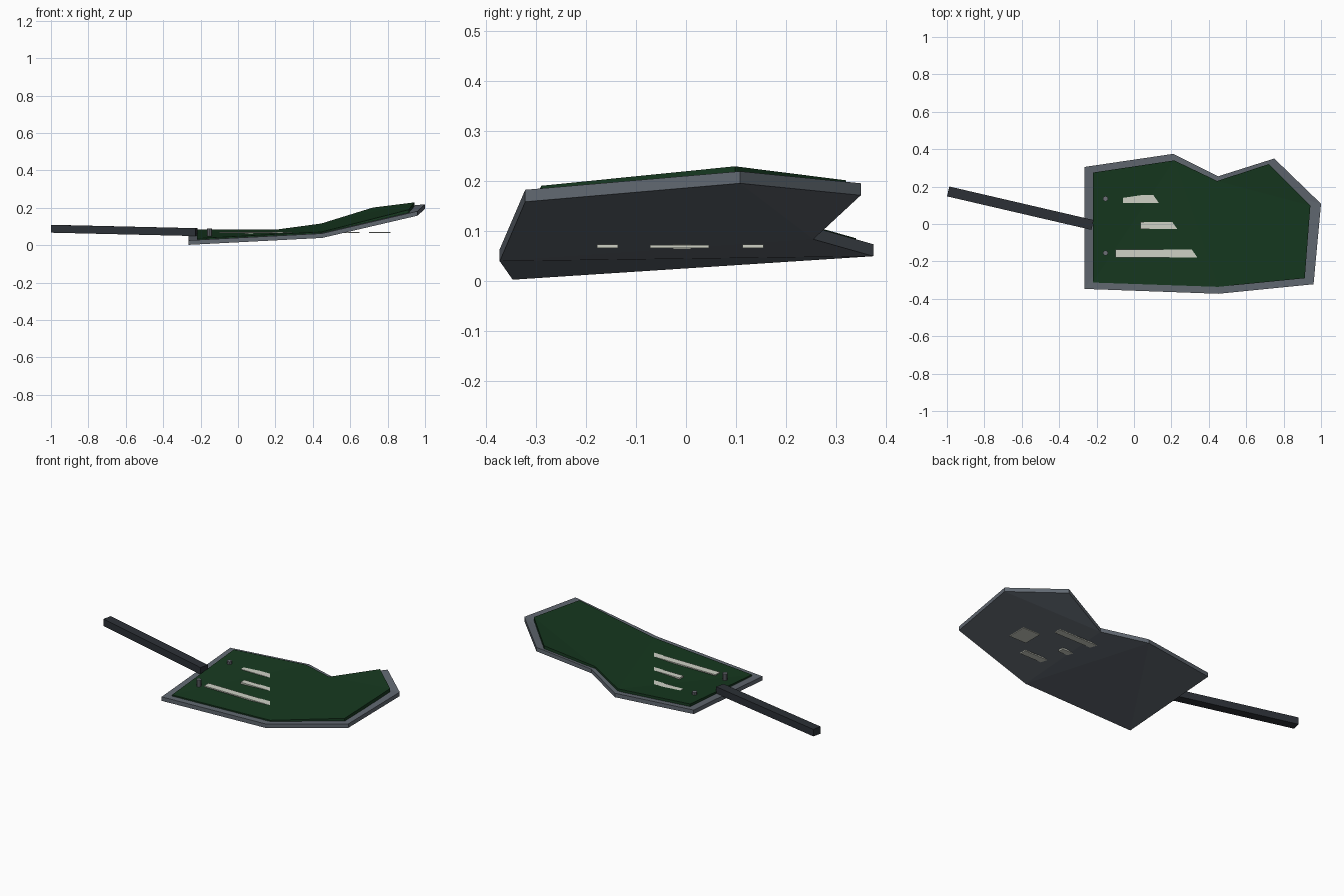
import bpy, bmesh, math
from mathutils import Vector

if "Cube" in bpy.data.objects:
    bpy.data.objects.remove(bpy.data.objects["Cube"])


def material(name, color):
    m = bpy.data.materials.new(name)
    m.diffuse_color = (*color, 1)
    m.use_nodes = True
    m.node_tree.nodes["Principled BSDF"].inputs["Base Color"].default_value = m.diffuse_color
    return m


GREY = material("slate", (0.12, 0.14, 0.165))
GREEN = material("deep_green", (0.008, 0.04, 0.014))
DARK = material("charcoal", (0.025, 0.03, 0.037))
PALE = material("pale", (0.62, 0.64, 0.56))
STEEL = material("steel", (0.15, 0.16, 0.18))

# Fold pattern shared by the hull and the inlay (outline runs A..H)
FOLDS = [(0, 1, 6), (0, 6, 7), (1, 5, 6), (1, 2, 3), (1, 3, 5), (3, 4, 5)]


def finish(bm, name, mat):
    bmesh.ops.recalc_face_normals(bm, faces=bm.faces)
    me = bpy.data.meshes.new(name)
    bm.to_mesh(me)
    bm.free()
    me.materials.append(mat)
    ob = bpy.data.objects.new(name, me)
    bpy.context.collection.objects.link(ob)
    return ob


def folded_slab(name, top, thickness, mat):
    bm = bmesh.new()
    up = [bm.verts.new(p) for p in top]
    low = [bm.verts.new((x, y, z - thickness)) for x, y, z in top]
    for t in FOLDS:
        bm.faces.new([up[i] for i in t])
        bm.faces.new([low[i] for i in reversed(t)])
    n = len(top)
    for i in range(n):
        j = (i + 1) % n
        bm.faces.new((low[i], low[j], up[j], up[i]))
    return finish(bm, name, mat)


def box(name, x0, x1, y0, y1, z0, z1, mat):
    bm = bmesh.new()
    bmesh.ops.create_cube(bm, size=1)
    bmesh.ops.scale(bm, vec=(x1 - x0, y1 - y0, z1 - z0), verts=bm.verts)
    bmesh.ops.translate(bm, vec=((x0 + x1) / 2, (y0 + y1) / 2, (z0 + z1) / 2), verts=bm.verts)
    return finish(bm, name, mat)


# Blade hull with its folded outline
folded_slab("blade_hull", [
    (-0.265, -0.347, 0.026), (0.45, -0.373, 0.063), (0.96, -0.322, 0.182), (1.0, 0.108, 0.219),
    (0.75, 0.35, 0.195), (0.45, 0.255, 0.107), (0.21, 0.375, 0.073), (-0.265, 0.305, 0.072)],
    0.024, GREY)

# Raised green inlay
folded_slab("green_inlay", [
    (-0.22, -0.313, 0.037), (0.45, -0.336, 0.072), (0.913, -0.29, 0.19), (0.943, 0.098, 0.229),
    (0.72, 0.32, 0.201), (0.445, 0.23, 0.116), (0.215, 0.34, 0.085), (-0.22, 0.275, 0.085)],
    0.02, GREEN)

# Pale flat strips running level through the blade
box("upper_strip", -0.06, 0.65, 0.113, 0.155, 0.065, 0.072, PALE)
box("middle_strip", 0.035, 0.51, -0.026, 0.01, 0.063, 0.072, PALE)
box("lower_strip", -0.1, 0.65, -0.178, -0.136, 0.065, 0.072, PALE)
box("end_plate", 0.7, 0.815, -0.072, 0.046, 0.065, 0.071, PALE)

# Small rivets by the handle edge
for name, y in (("rear_rivet", 0.135), ("front_rivet", -0.155)):
    bm = bmesh.new()
    bmesh.ops.create_cone(bm, cap_ends=True, segments=10, radius1=0.014, radius2=0.014, depth=0.04)
    bmesh.ops.translate(bm, vec=(-0.152, y, 0.069), verts=bm.verts)
    finish(bm, name, STEEL)

# Slanted bar handle
a, b = Vector((-0.993, 0.174, 0.088)), Vector((-0.222, -0.005, 0.07))
handle = box("handle", -0.5, 0.5, -0.027, 0.027, -0.021, 0.021, DARK)
handle.location = (a + b) / 2
handle.scale.x = (b - a).length
d = b - a
handle.rotation_euler = (0, -math.asin(d.z / d.length), math.atan2(d.y, d.x))
